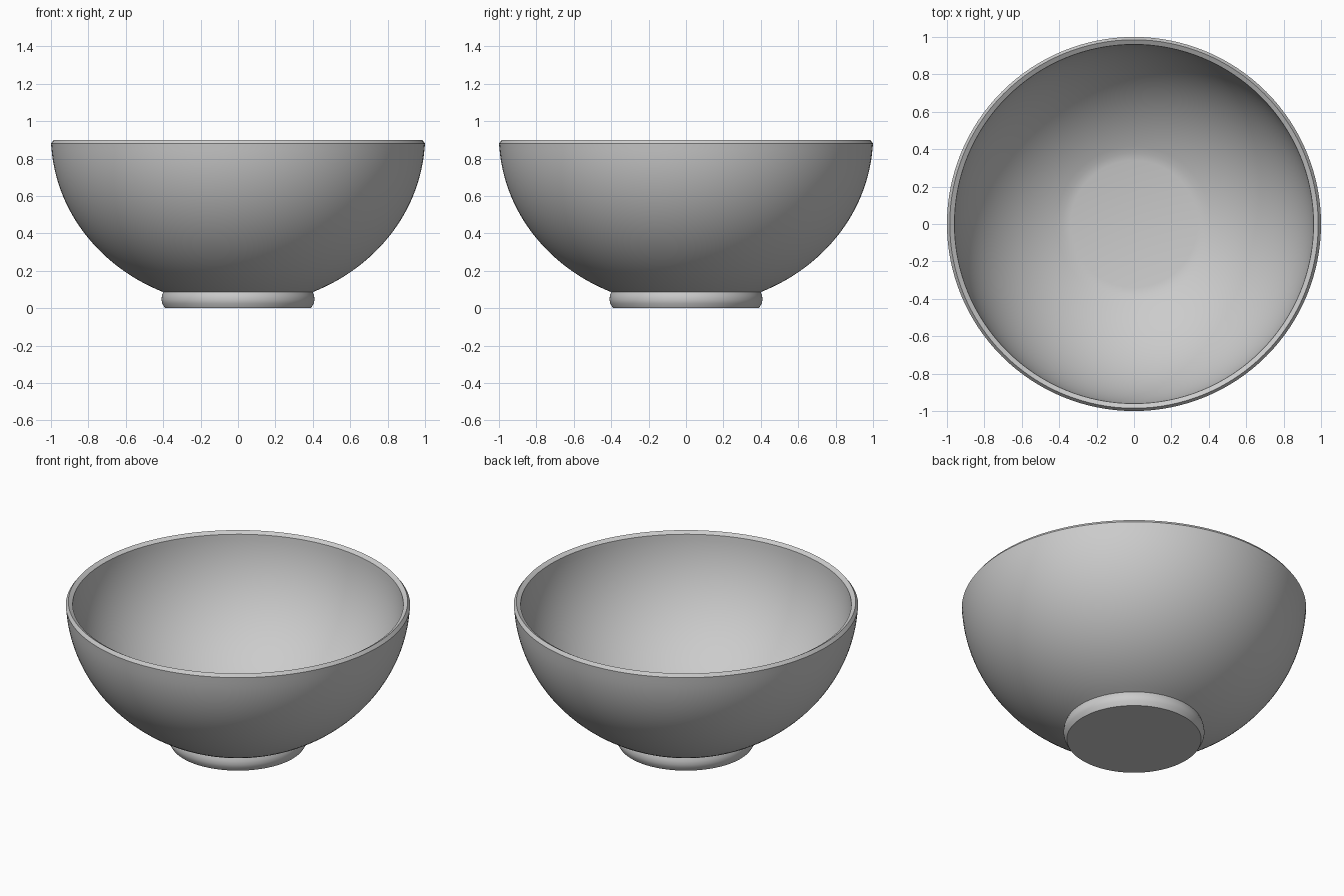
import bpy
import bmesh
import math

if "Cube" in bpy.data.objects:
    bpy.data.objects.remove(bpy.data.objects["Cube"], do_unlink=True)

SEGMENTS = 128

# One plain glaze colour
glaze = bpy.data.materials.new("pale grey glaze")
glaze.use_nodes = True
colour = (0.6, 0.6, 0.6, 1)
glaze.diffuse_color = colour
glaze.node_tree.nodes["Principled BSDF"].inputs["Base Color"].default_value = colour


def arc(centre_z, width, height, r_from, r_to, steps=28):
    """Points on a half ellipse below centre_z, evenly spaced by angle."""
    a, b = math.asin(r_from / width), math.asin(r_to / width)
    angles = [a + (b - a) * i / steps for i in range(steps + 1)]
    return [(width * math.sin(t), centre_z - height * math.cos(t)) for t in angles]


def lathe(name, profile):
    """Spin a radius/height profile about z into a smooth object."""
    bm = bmesh.new()
    verts = [bm.verts.new((r, 0, z)) for r, z in profile]
    edges = [bm.edges.new(pair) for pair in zip(verts, verts[1:])]
    bmesh.ops.spin(bm, geom=verts + edges, cent=(0, 0, 0), axis=(0, 0, 1),
                   angle=math.tau, steps=SEGMENTS)
    bmesh.ops.remove_doubles(bm, verts=bm.verts, dist=0.0005)
    bmesh.ops.recalc_face_normals(bm, faces=bm.faces)
    mesh = bpy.data.meshes.new(name)
    bm.to_mesh(mesh)
    bm.free()
    mesh.materials.append(glaze)
    obj = bpy.data.objects.new(name, mesh)
    bpy.context.collection.objects.link(obj)
    bpy.ops.object.select_all(action="DESELECT")
    obj.select_set(True)
    bpy.context.view_layer.objects.active = obj
    bpy.ops.object.shade_smooth_by_angle(angle=math.radians(25))
    return obj


# Outer wall, bevelled rim, inner wall and flat floor; closed under the foot
foot = [(0, 0), (0.39, 0), (0.405, 0.025), (0.409, 0.045), (0.407, 0.067), (0.4, 0.086)]
outer_wall = arc(0.92, 1.0, 0.91, 0.4, 0.999)[1:]
outer_wall = [p for p in outer_wall if p[1] < 0.86] + [(1.0, 0.88)]
rim = [(0.985, 0.9), (0.96, 0.885)]
inner_wall = arc(0.92, 0.961, 0.865, 0.38, 0.958)
inner_wall = [p for p in reversed(inner_wall) if p[1] < 0.86]
floor = [(0.34, inner_wall[-1][1] - 0.009), (0, inner_wall[-1][1] - 0.009)]
lathe("bowl", foot + outer_wall + rim + inner_wall + floor)
